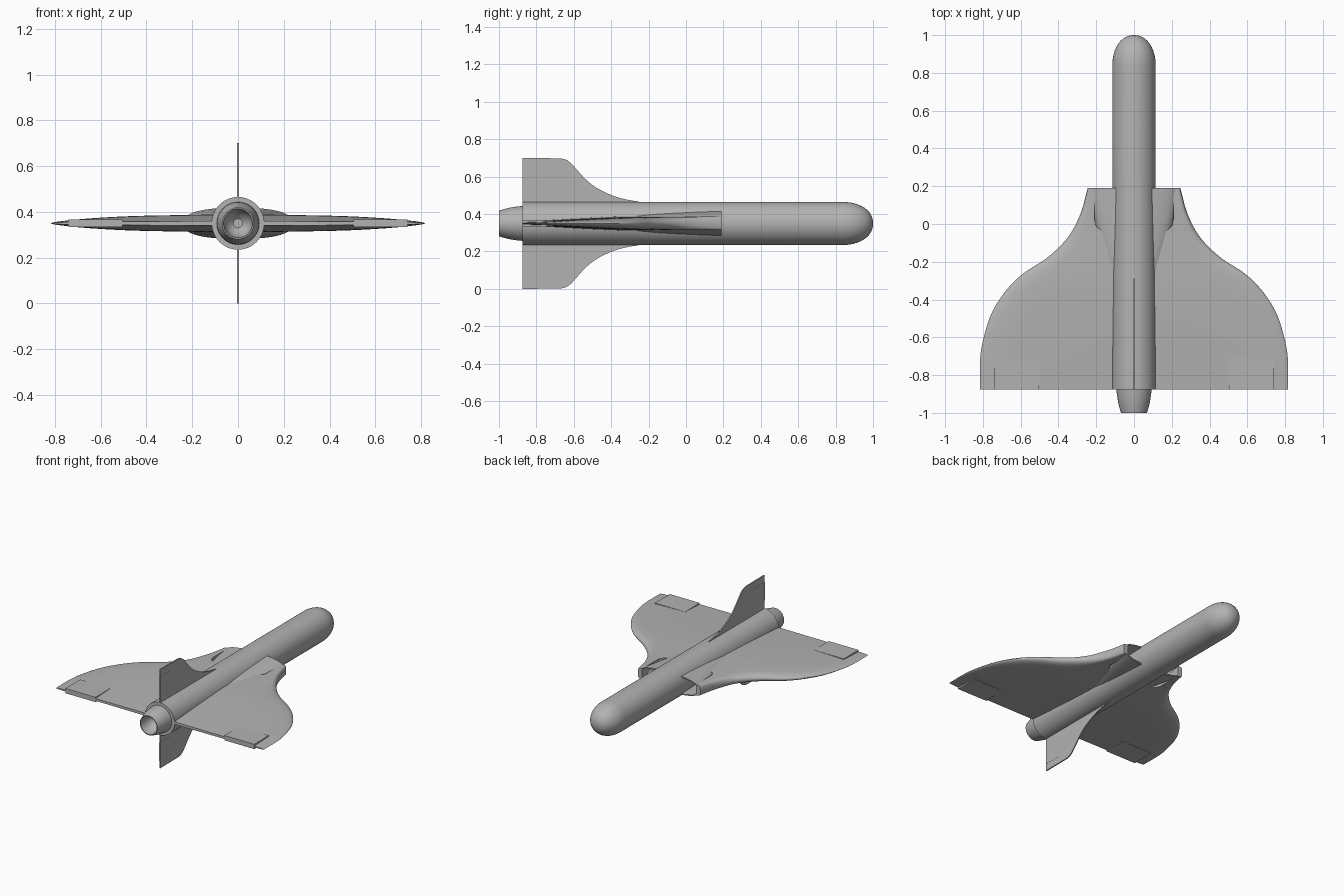
import bpy, bmesh, math

cube = bpy.data.objects.get("Cube")
if cube:
    bpy.data.objects.remove(cube)

AXIS = 0.35    # height of the body centre line
TAIL = -0.875  # trailing edge of wings and fins


def make_mat(name, value):
    m = bpy.data.materials.new(name)
    m.use_nodes = True
    col = (value, value, value, 1)
    m.diffuse_color = col
    m.node_tree.nodes["Principled BSDF"].inputs["Base Color"].default_value = col
    return m


GREY = make_mat("light grey", 0.45)


def finish(name, bm, angle=35):
    bmesh.ops.remove_doubles(bm, verts=bm.verts, dist=1e-5)
    bmesh.ops.recalc_face_normals(bm, faces=bm.faces)
    me = bpy.data.meshes.new(name)
    bm.to_mesh(me)
    bm.free()
    ob = bpy.data.objects.new(name, me)
    bpy.context.collection.objects.link(ob)
    me.materials.append(GREY)
    bpy.ops.object.select_all(action="DESELECT")
    ob.select_set(True)
    bpy.context.view_layer.objects.active = ob
    bpy.ops.object.shade_smooth_by_angle(angle=math.radians(angle))
    return ob


def loft(name, rings, cap_start=True, cap_end=True):
    """Skin a list of closed rings of points."""
    bm = bmesh.new()
    rows = [[bm.verts.new(p) for p in ring] for ring in rings]
    n = len(rows[0])
    for a, b in zip(rows, rows[1:]):
        for i in range(n):
            j = (i + 1) % n
            bm.faces.new((a[i], a[j], b[j], b[i]))
    if cap_start:
        bm.faces.new(rows[0])
    if cap_end:
        bm.faces.new(rows[-1])
    return finish(name, bm)


def oval(y, w, h, power=2.0, n=64):
    """Superellipse ring across the body at station y."""
    ring = []
    for i in range(n):
        c, s = math.cos(2 * math.pi * i / n), math.sin(2 * math.pi * i / n)
        ring.append((w * math.copysign(abs(c) ** (2 / power), c), y,
                     AXIS + h * math.copysign(abs(s) ** (2 / power), s)))
    return ring


def curve_at(points, t):
    """Smooth (Catmull-Rom slope) value of a falling or rising table at t."""
    pts = sorted(points)
    t = min(max(t, pts[0][0]), pts[-1][0])
    k = next(i for i in range(len(pts) - 1) if t <= pts[i + 1][0])

    def slope(i):
        a, b = pts[max(i - 1, 0)], pts[min(i + 1, len(pts) - 1)]
        return (b[1] - a[1]) / (b[0] - a[0])
    (x0, v0), (x1, v1) = pts[k], pts[k + 1]
    d = x1 - x0
    u = (t - x0) / d
    return ((2*u**3 - 3*u*u + 1) * v0 + (u**3 - 2*u*u + u) * d * slope(k)
            + (3*u*u - 2*u**3) * v1 + (u**3 - u*u) * d * slope(k + 1))


# Body tube with a rounded ogive nose
R = 0.115
body = [oval(y, R, R) for y in (TAIL, -0.4, 0.2, 0.84)]
for i in range(1, 13):
    a = math.pi / 2 * i / 12
    r = max(R * math.cos(a) ** 0.9, 0.001)
    body.append(oval(0.84 + 0.16 * math.sin(a), r, r))
loft("body", body)

# Hollow exhaust nozzle
nozzle = [(-0.86, 0.094), (-0.90, 0.091), (-0.95, 0.083), (-1.0, 0.069),
          (-1.0, 0.063), (-0.95, 0.06), (-0.91, 0.045), (-0.89, 0.02)]
loft("exhaust_nozzle", [oval(y, r, r) for y, r in nozzle])

# Intake fairing: open mouth on both sides of the body, fading into it aft
FAIRING = [(0.19, 0.24), (0.05, 0.215), (-0.1, 0.178), (-0.25, 0.138), (-0.4, 0.105)]
fairing = [oval(-0.08, 0.16, 0.05, 2.5), oval(0.19, 0.232, 0.06, 2.5)]
for i in range(13):
    y = 0.19 - 0.59 * i / 12
    fairing.append(oval(y, curve_at(FAIRING, y), 0.068 - 0.018 * i / 12, 2.5))
loft("intake_fairing", fairing)

# Wings: sections at fore-aft stations, thick at the root and thin at the tail
EDGE = [(0.19, 0.245), (0.05, 0.285), (-0.07, 0.35), (-0.175, 0.455), (-0.265, 0.59),
        (-0.355, 0.68), (-0.475, 0.755), (-0.62, 0.8), (-0.72, 0.815), (TAIL, 0.815)]
STATIONS, SPAN = 48, 20


def thickness(x, y):
    aft = min(1, max(0, (-0.3 - y) / 0.575))
    return (0.04 - 0.016 * x) * (1 - 0.75 * aft ** 1.3)


def wing(name, side):
    rings = []
    for i in range(STATIONS + 1):
        y = 0.19 + (TAIL - 0.19) * i / STATIONS
        outer = curve_at(EDGE, y)
        inner = 0.21 if y > 0 else max(0.05, 0.21 + y)
        top = []
        for j in range(SPAN + 1):
            s = math.sin(math.pi / 2 * j / SPAN)
            x = inner + (outer - inner) * s
            top.append((x, thickness(x, y) * math.sqrt(1 - s ** 8)))
        ring = [(side * x, y, AXIS + z) for x, z in top]
        ring += [(side * x, y, AXIS - z) for x, z in reversed(top[:-1])]
        rings.append(ring)
    loft(name, rings)


def box(name, x0, x1, y0, y1, z0, z1):
    bm = bmesh.new()
    bmesh.ops.create_cube(bm, size=1)
    for v in bm.verts:
        v.co = (x1 if v.co.x > 0 else x0, y1 if v.co.y > 0 else y0,
                z1 if v.co.z > 0 else z0)
    finish(name, bm)


for side, label in ((1, "left"), (-1, "right")):
    wing(label + "_wing", side)
    # Flat elevon standing slightly proud of the thin trailing edge
    a, b = sorted((side * 0.505, side * 0.74))
    box(label + "_elevon", a, b, TAIL, -0.71, AXIS - 0.017, AXIS + 0.017)

# Upper and lower fins with a swept, curved leading edge
FIN = [(-0.25, 0.116), (-0.35, 0.135), (-0.43, 0.165), (-0.5, 0.205),
       (-0.55, 0.25), (-0.59, 0.295), (-0.63, 0.335), (-0.67, 0.348)]
for side, label in ((1, "upper"), (-1, "lower")):
    outline = [(TAIL, 0.05), (-0.25, 0.05)]
    for i in range(25):
        y = -0.25 - 0.42 * i / 24
        outline.append((y, curve_at(FIN, y)))
    outline.append((TAIL, 0.35))
    loft(label + "_fin", [[(x, y, AXIS + side * h) for y, h in outline]
                          for x in (-0.004, 0.004)])
    # Rudder plate on the fin
    z0, z1 = sorted((AXIS + side * 0.17, AXIS + side * 0.3))
    box(label + "_rudder", -0.0048, 0.0048, TAIL, -0.75, z0, z1)
